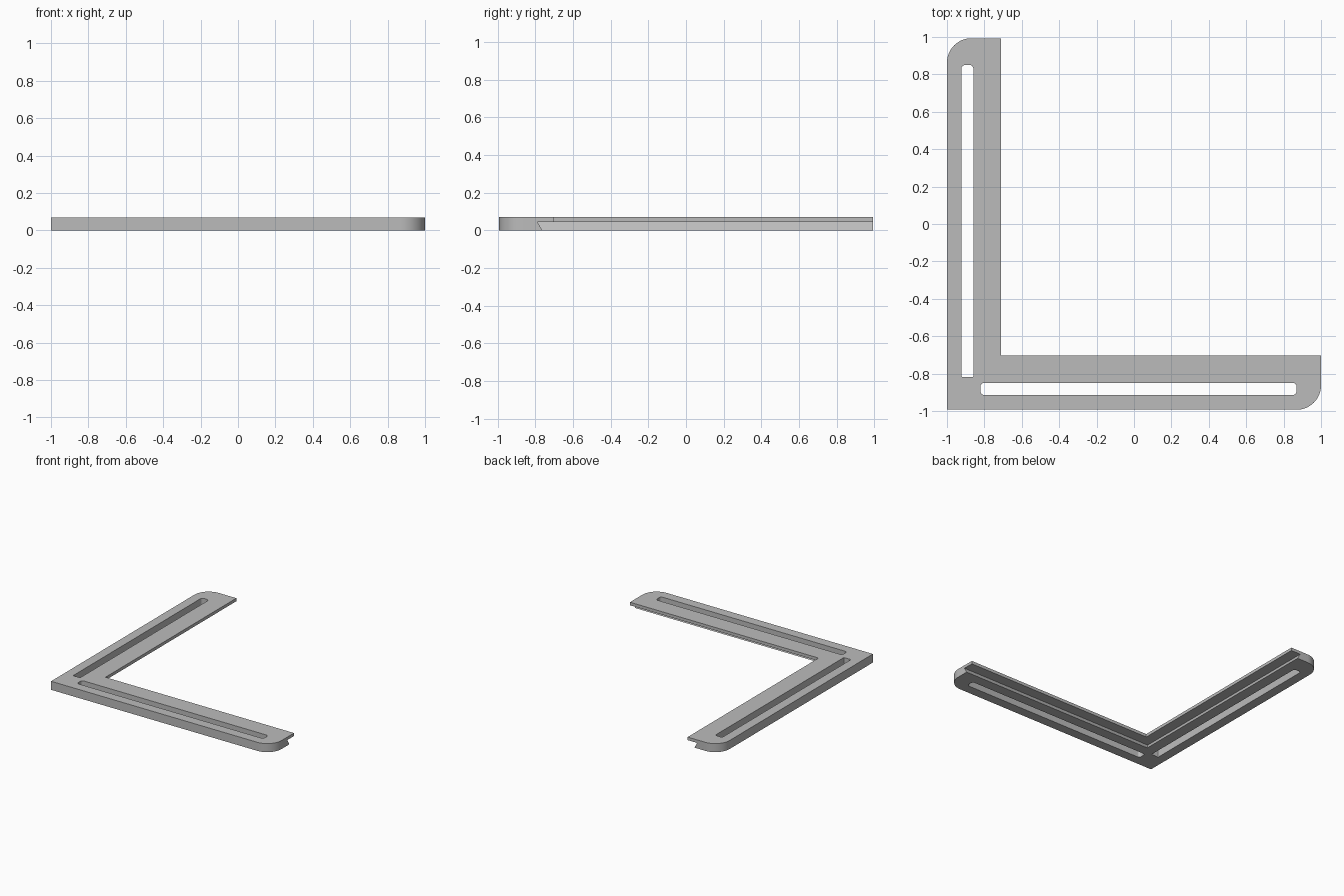
import bpy, bmesh, math

cube = bpy.data.objects.get("Cube")
if cube:
    bpy.data.objects.remove(cube, do_unlink=True)

LEFT, RIGHT, FRONT, BACK = -1.0, 1.0, -0.993, 0.993
HEIGHT, LIP_Z = 0.07, 0.045

grey = bpy.data.materials.new("plain grey")
grey.use_nodes = True
colour = (0.5, 0.5, 0.5, 1)
grey.diffuse_color = colour
grey.node_tree.nodes["Principled BSDF"].inputs["Base Color"].default_value = colour


def arc(cx, cy, r, start, steps):
    """Quarter arc, counter-clockwise from the start angle."""
    angles = [math.radians(start + 90 * i / steps) for i in range(steps + 1)]
    return [(cx + r * math.cos(a), cy + r * math.sin(a)) for a in angles]


def loft(name, levels):
    """Solid through matching outlines, given as (z, points)."""
    bm = bmesh.new()
    rings = [[bm.verts.new((x, y, z)) for x, y in pts] for z, pts in levels]
    n = len(rings[0])
    for low, high in zip(rings, rings[1:]):
        for i in range(n):
            j = (i + 1) % n
            bm.faces.new((low[i], low[j], high[j], high[i]))
    bm.faces.new(rings[0][::-1])
    bm.faces.new(rings[-1])
    mesh = bpy.data.meshes.new(name)
    bm.to_mesh(mesh)
    bm.free()
    mesh.materials.append(grey)
    obj = bpy.data.objects.new(name, mesh)
    bpy.context.collection.objects.link(obj)
    return obj


def l_outline(width, r=0.13):
    """L shape with arms of the given width and rounded outer arm ends."""
    return ([(LEFT, FRONT)]
            + arc(RIGHT - r, FRONT + r, r, 270, 16)
            + [(RIGHT, FRONT + width), (LEFT + width, FRONT + width), (LEFT + width, BACK)]
            + arc(LEFT + r, BACK - r, r, 90, 16))


def slot_outline(x0, x1, y0, y1, top_r, low_r):
    """Rectangle with separate radii for its back and front corners."""
    return (arc(x1 - low_r, y0 + low_r, low_r, 270, 6) + arc(x1 - top_r, y1 - top_r, top_r, 0, 6)
            + arc(x0 + top_r, y1 - top_r, top_r, 90, 6) + arc(x0 + low_r, y0 + low_r, low_r, 180, 6))


# Bracket: undercut base carrying a wider flat lip
bracket = loft("corner_bracket", [
    (0, l_outline(0.229)), (LIP_Z, l_outline(0.203)),
    (LIP_Z, l_outline(0.29)), (HEIGHT, l_outline(0.29))])

# Long slots through both arms
slots = {"side_slot_cutter": slot_outline(-0.923, -0.859, -0.818, 0.85, 0.02, 0.006),
         "front_slot_cutter": slot_outline(-0.821, 0.869, -0.914, -0.849, 0.02, 0.02)}
bpy.context.view_layer.objects.active = bracket
bracket.select_set(True)
for name, pts in slots.items():
    cutter = loft(name, [(-0.1, pts), (0.2, pts)])
    cutter.hide_render = True
    cut = bracket.modifiers.new(name, 'BOOLEAN')
    cut.operation, cut.solver, cut.object = 'DIFFERENCE', 'EXACT', cutter
    bpy.ops.object.modifier_apply(modifier=cut.name)
    bpy.data.objects.remove(cutter, do_unlink=True)

bpy.ops.object.shade_smooth_by_angle(angle=math.radians(25))
